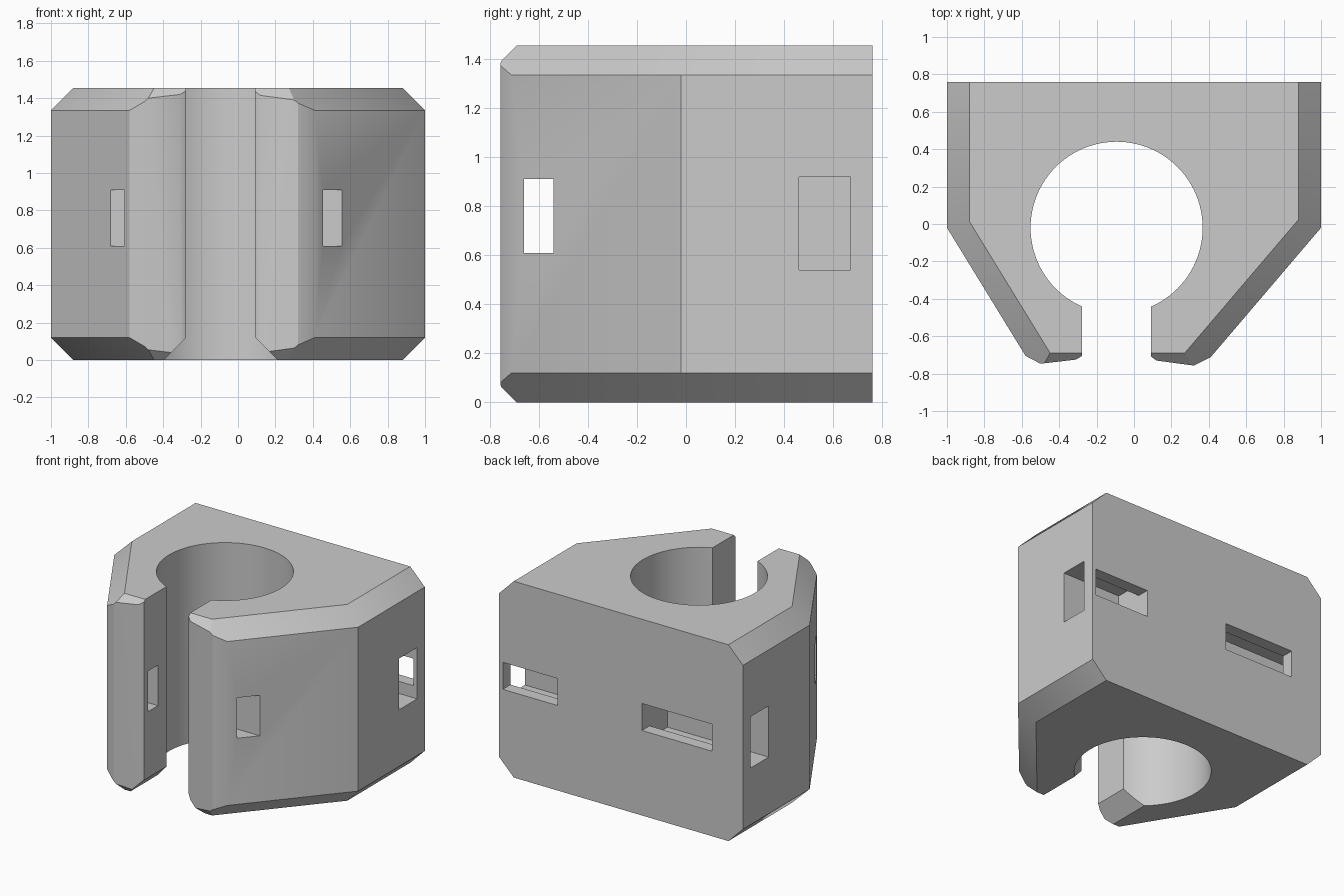
import bpy
import bmesh
from mathutils import Vector

if "Cube" in bpy.data.objects:
    bpy.data.objects.remove(bpy.data.objects["Cube"], do_unlink=True)

HEIGHT, CHAMFER = 1.455, 0.12
BORE_X, BORE_Y, BORE_R = -0.093, -0.02, 0.46

grey = bpy.data.materials.new("plain grey")
grey.use_nodes = True
grey.diffuse_color = (0.6, 0.6, 0.6, 1)
grey.node_tree.nodes["Principled BSDF"].inputs["Base Color"].default_value = (0.6, 0.6, 0.6, 1)


def add_object(name, bm):
    bmesh.ops.recalc_face_normals(bm, faces=bm.faces)
    mesh = bpy.data.meshes.new(name)
    bm.to_mesh(mesh)
    bm.free()
    mesh.materials.append(grey)
    obj = bpy.data.objects.new(name, mesh)
    bpy.context.collection.objects.link(obj)
    return obj


def prism(points, direction):
    """Extrude a closed outline along a direction."""
    bm = bmesh.new()
    face = bm.faces.new([bm.verts.new(p) for p in points])
    side = bmesh.ops.extrude_face_region(bm, geom=[face])
    verts = [v for v in side["geom"] if isinstance(v, bmesh.types.BMVert)]
    bmesh.ops.translate(bm, verts=verts, vec=direction)
    # keep the starting cap so that the solid is closed
    if not any(all(v not in verts for v in f.verts) for f in bm.faces):
        bm.faces.new([v for v in bm.verts if v not in verts])
    return bm


def box(x0, x1, y0, y1, z0, z1):
    corners = [(x0, y0, z0), (x1, y0, z0), (x1, y1, z0), (x0, y1, z0)]
    return prism(corners, (0, 0, z1 - z0))


def cut(target, name, bm):
    """Subtract a solid from the target and discard it."""
    cutter = add_object(name, bm)
    cutter.hide_render = True
    mod = target.modifiers.new(name, "BOOLEAN")
    mod.operation = "DIFFERENCE"
    mod.solver = "EXACT"
    mod.object = cutter
    bpy.context.view_layer.objects.active = target
    bpy.ops.object.modifier_apply(modifier=mod.name)
    bpy.data.objects.remove(cutter, do_unlink=True)


# Clamp body outline, with blunt arm tips at the front
outline = [(-1, 0.76), (-1, -0.02), (-0.58, -0.705), (-0.5, -0.747), (-0.31, -0.725),
           (-0.27, -0.70), (0.08, -0.70), (0.12, -0.73), (0.32, -0.757),
           (0.41, -0.712), (1, -0.02), (1, 0.76)]
bm = prism([(x, y, 0) for x, y in outline], (0, 0, HEIGHT))

# Chamfers on the top and bottom rims of every side but the back
left_slant = Vector((-0.685, -0.42, 0)).normalized()
right_slant = Vector((0.692, -0.59, 0)).normalized()
sides = [(Vector((-1, 0, 0)), (-1, 0)), (Vector((1, 0, 0)), (1, 0)),
         (left_slant, (-1, -0.02)), (right_slant, (1, -0.02)),
         (Vector((0, -1, 0)), (0, -0.81))]
for normal, (px, py) in sides:
    for up in (1, -1):
        z = HEIGHT - CHAMFER if up > 0 else CHAMFER
        bmesh.ops.bisect_plane(bm, geom=bm.verts[:] + bm.edges[:] + bm.faces[:], dist=1e-5,
                               plane_co=(px, py, z),
                               plane_no=normal + Vector((0, 0, up)), clear_outer=True)
        bmesh.ops.holes_fill(bm, edges=[e for e in bm.edges if e.is_boundary], sides=0)
body = add_object("clamp_body", bm)

# Round bore
bm = bmesh.new()
bmesh.ops.create_cone(bm, cap_ends=True, segments=96, radius1=BORE_R, radius2=BORE_R, depth=3)
bmesh.ops.translate(bm, verts=bm.verts, vec=(BORE_X, BORE_Y, HEIGHT / 2))
cut(body, "bore_cutter", bm)

# Front gap, flared at its lower edge
cut(body, "gap_cutter", box(-0.278, 0.092, -1, BORE_Y, -0.5, 2))
flare = [(BORE_X - 0.325, -1, -0.02), (BORE_X + 0.325, -1, -0.02), (BORE_X, -1, 0.305)]
cut(body, "flare_cutter", prism(flare, (0, 1 + BORE_Y, 0)))

# Strap slot through both arms
cut(body, "strap_cutter", box(-1.2, 1.2, -0.66, -0.54, 0.61, 0.91))

# Side pockets, each with a shorter opening through the back
cut(body, "left_pocket_cutter", box(0.52, 1.2, 0.46, 0.67, 0.54, 0.92))
cut(body, "right_pocket_cutter", box(-1.2, -0.17, 0.46, 0.67, 0.54, 0.92))
cut(body, "left_back_slot_cutter", box(0.521, 0.97, 0.6, 0.9, 0.63, 0.83))
cut(body, "right_back_slot_cutter", box(-0.745, -0.171, 0.6, 0.9, 0.63, 0.83))

# Smooth bore and arm tips, crisp edges elsewhere
bpy.ops.object.select_all(action="DESELECT")
body.select_set(True)
bpy.context.view_layer.objects.active = body
bpy.ops.object.shade_smooth_by_angle(angle=0.52)
